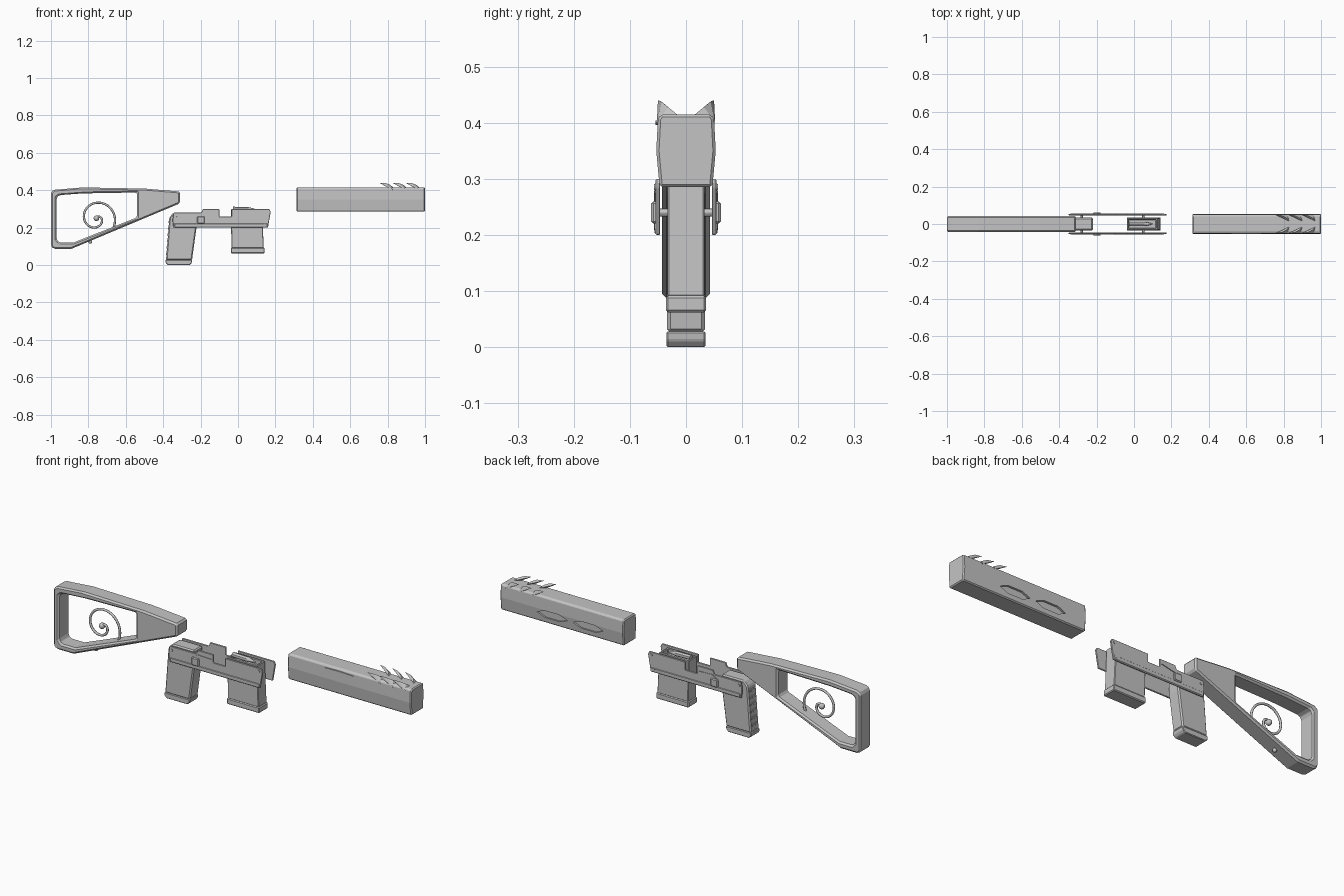
import bpy, bmesh, math
from mathutils import Vector

cube = bpy.data.objects.get("Cube")
if cube:
    bpy.data.objects.remove(cube, do_unlink=True)

grey = bpy.data.materials.new("plain grey")
grey.use_nodes = True
grey.diffuse_color = (0.55, 0.55, 0.55, 1)
grey.node_tree.nodes["Principled BSDF"].inputs["Base Color"].default_value = (0.55, 0.55, 0.55, 1)


def finish(name, bm):
    bmesh.ops.recalc_face_normals(bm, faces=bm.faces)
    mesh = bpy.data.meshes.new(name)
    bm.to_mesh(mesh)
    bm.free()
    mesh.materials.append(grey)
    obj = bpy.data.objects.new(name, mesh)
    bpy.context.collection.objects.link(obj)
    return obj


def bevel(obj, width, segments=1):
    mod = obj.modifiers.new("Bevel", 'BEVEL')
    mod.width, mod.segments = width, segments
    mod.limit_method, mod.angle_limit = 'ANGLE', math.radians(30)


def prism(name, points, low, high, width=0, axis='Y'):
    """Extrude an (x, z) profile along y, or a (y, z) profile along x."""
    bm = bmesh.new()
    place = (lambda a, b, d: (a, d, b)) if axis == 'Y' else (lambda a, b, d: (d, a, b))
    ring = [bm.verts.new(place(a, b, low)) for a, b in points]
    face = bm.faces.new(ring)
    out = bmesh.ops.extrude_face_region(bm, geom=[face])
    verts = [g for g in out["geom"] if isinstance(g, bmesh.types.BMVert)]
    offset = high - low
    bmesh.ops.translate(bm, verts=verts, vec=(0, offset, 0) if axis == 'Y' else (offset, 0, 0))
    obj = finish(name, bm)
    if width:
        bevel(obj, width)
    return obj


def box(name, x, y, z, width=0):
    return prism(name, [(x[0], z[0]), (x[1], z[0]), (x[1], z[1]), (x[0], z[1])], *y, width)


def cut(obj, cutter):
    mod = obj.modifiers.new("Cut", 'BOOLEAN')
    mod.object, mod.operation, mod.solver = cutter, 'DIFFERENCE', 'EXACT'
    cutter.hide_render = True
    cutter.hide_set(True)


def shade(obj):
    bpy.ops.object.select_all(action='DESELECT')
    obj.select_set(True)
    bpy.context.view_layer.objects.active = obj
    bpy.ops.object.shade_smooth_by_angle()


def ball(name, centre, radius):
    bm = bmesh.new()
    bmesh.ops.create_uvsphere(bm, u_segments=12, v_segments=8, radius=radius)
    bmesh.ops.translate(bm, verts=bm.verts, vec=centre)
    shade(finish(name, bm))


def tube(name, start, end, r1, r2, sides=12):
    bm = bmesh.new()
    start, end = Vector(start), Vector(end)
    bmesh.ops.create_cone(bm, cap_ends=True, segments=sides, radius1=r1, radius2=r2,
                          depth=(end - start).length)
    turn = (end - start).to_track_quat('Z', 'Y').to_matrix()
    bmesh.ops.rotate(bm, verts=bm.verts, cent=(0, 0, 0), matrix=turn)
    bmesh.ops.translate(bm, verts=bm.verts, vec=(start + end) / 2)
    shade(finish(name, bm))


# Open frame stock
stock = prism("stock", [(-1, .1), (-.985, .087), (-.89, .087), (-.31, .33), (-.31, .393),
                        (-.5, .409), (-.83, .415), (-.985, .402), (-1, .39)], -.043, .043)
opening = prism("stock_cutter", [(-.97, .135), (-.955, .12), (-.88, .12), (-.54, .255),
                                 (-.54, .388), (-.83, .383), (-.955, .374), (-.97, .36)], -.1, .1)
cut(stock, opening)
bevel(stock, .008)

# Spiral ornament inside the stock
centre = Vector((-.757, 0, .25))
curve = bpy.data.curves.new("stock_spiral", 'CURVE')
curve.dimensions, curve.bevel_depth, curve.bevel_resolution = '3D', .006, 2
curve.use_fill_caps = True
spline = curve.splines.new('POLY')
steps = 48
spline.points.add(steps)
for i, point in enumerate(spline.points):
    t = i / steps
    angle = math.radians(-35 + 450 * t)
    radius = .105 * (1 - t) ** .8 + .008 * t
    point.co = (centre.x + radius * math.cos(angle), 0, centre.z + radius * math.sin(angle), 1)
curve.materials.append(grey)
spiral = bpy.data.objects.new("stock_spiral", curve)
bpy.context.collection.objects.link(spiral)
bpy.ops.object.select_all(action='DESELECT')
spiral.select_set(True)
bpy.context.view_layer.objects.active = spiral
bpy.ops.object.convert(target='MESH')
ball("spiral_centre", centre, .015)
ball("stock_stud", (-.79, 0, .124), .01)

# Grip with base plate and rear ridges
prism("grip", [(-.367, .255), (-.345, .28), (-.22, .28), (-.222, .2), (-.246, .026),
               (-.385, .026)], -.034, .034, .006)
prism("grip_base", [(-.387, .028), (-.387, .012), (-.375, 0), (-.258, 0), (-.247, .012),
                    (-.245, .028)], -.035, .035, .003)
for i in range(6):
    z = .06 + .034 * i
    x = -.383 + .07 * (z - .026)
    box("grip_ridge", (x - .004, x + .01), (-.022, .022), (z - .006, z + .006), .002)

# Receiver side plates with catches and pins
plate = [(-.35, .24), (-.345, .2), (.16, .2), (.175, .285), (.167, .3), (-.035, .3),
         (-.035, .26), (-.1, .26), (-.1, .3), (-.188, .3), (-.196, .28), (-.345, .28)]
for side in (-1, 1):
    def span(a, b):
        return sorted((side * a, side * b))
    prism("receiver_plate", plate, *span(.046, .054), .002)
    prism("receiver_rail", [(-.34, .202), (.155, .202), (.16, .222), (-.34, .222)], *span(.05, .056), .002)
    box("catch", (-.218, -.178), span(.05, .062), (.22, .26), .004)
    prism("catch_lever", [(-.22, .255), (-.17, .262), (-.11, .275), (-.185, .278)], *span(.05, .057))
    for x, z in ((.155, .285), (-.332, .262), (.14, .215)):
        tube("pin", (x, side * .05, z), (x, side * .057, z), .007, .006)
for x, z in ((-.28, .24), (.05, .24)):
    tube("cross_pin", (x, -.05, z), (x, .05, z), .007, .007)

# Magazine with open top, base and one round
magazine = prism("magazine", [(-.035, .09), (.138, .09), (.128, .298), (-.038, .298)], -.033, .033)
well = box("magazine_cutter", (-.03, .118), (-.024, .024), (.27, .4))
cut(magazine, well)
bevel(magazine, .003)
box("magazine_base", (-.038, .143), (-.036, .036), (.062, .092), .004)
tube("round_case", (-.028, 0, .3), (.055, 0, .298), .012, .012)
tube("round_tip", (.055, 0, .298), (.1, 0, .296), .012, .002)

# Barrel shroud with diamond recesses
barrel = prism("barrel", [(-.047, .285), (.047, .285), (.053, .35), (.05, .407), (.045, .415),
                          (-.045, .415), (-.05, .407), (-.053, .35)], .312, 1, axis='X')
bevel(barrel, .005)
for x in (.51, .71):
    cut(barrel, prism("diamond_cutter", [(x - .085, .33), (x - .04, .312), (x + .04, .312),
                                         (x + .085, .33), (x + .04, .348), (x - .04, .348)],
                      .042, .1))
prism("barrel_slot", [(.52, .401), (.6, .396), (.68, .4), (.6, .404)], -.054, -.049)

# Curled fins on top of the muzzle
for x in (.755, .825, .895):
    for side in (-1, 1):
        bm = bmesh.new()
        for dx, y, z in ((0, .05, .44), (.035, .044, .438), (.06, .032, .428), (.075, .015, .414),
                         (.075, .052, .4), (.045, .051, .415), (.05, .035, .413)):
            bm.verts.new((x + dx, side * y, z))
        bmesh.ops.convex_hull(bm, input=bm.verts)
        finish("muzzle_fin", bm)
